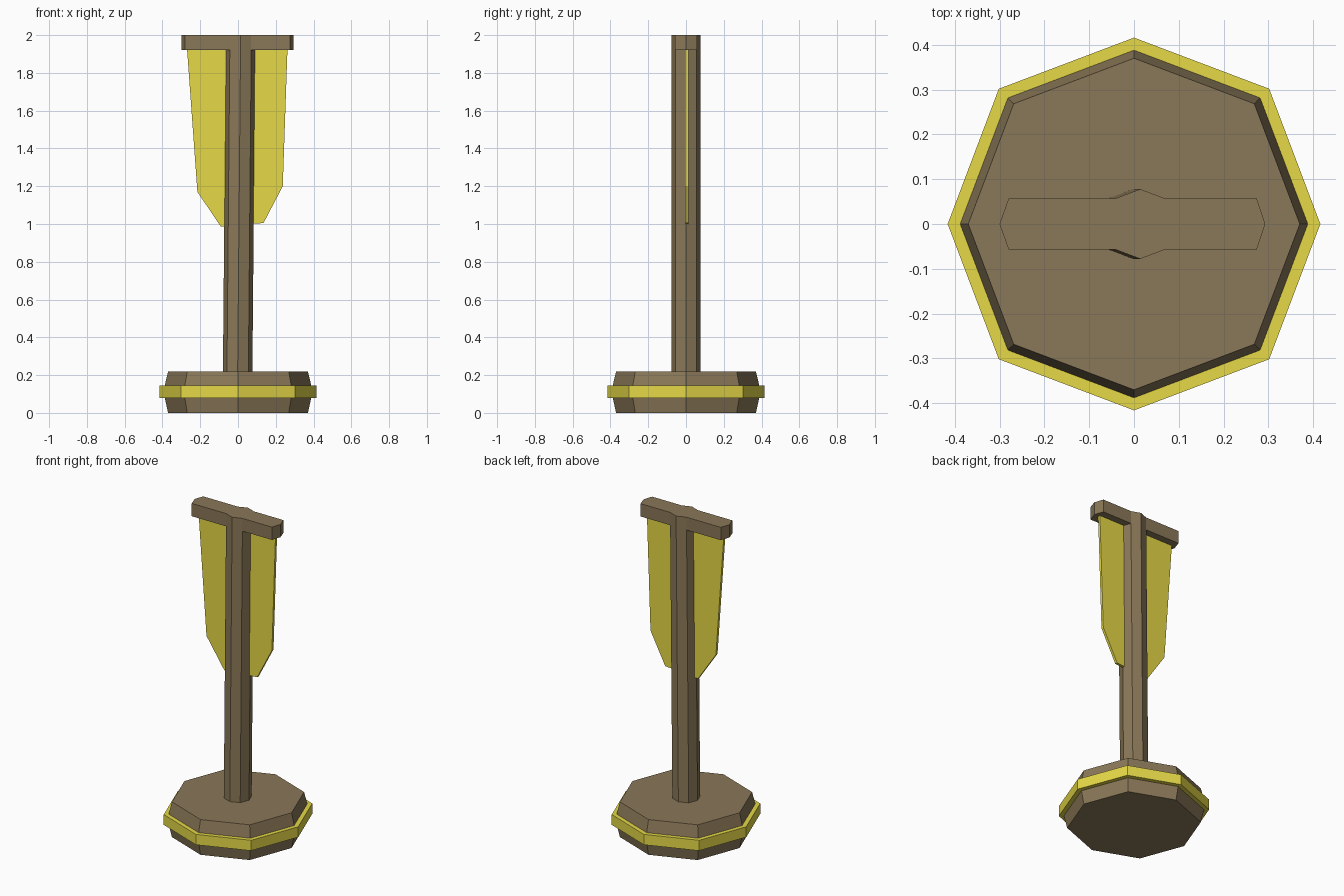
import bpy, bmesh
from math import cos, sin, tau

if "Cube" in bpy.data.objects:
    bpy.data.objects.remove(bpy.data.objects["Cube"], do_unlink=True)


def material(name, rgb):
    m = bpy.data.materials.new(name)
    m.use_nodes = True
    m.diffuse_color = (*rgb, 1)
    m.node_tree.nodes["Principled BSDF"].inputs["Base Color"].default_value = (*rgb, 1)
    return m


brown = material("weathered brown", (0.255, 0.188, 0.098))
yellow = material("mustard yellow", (0.79, 0.69, 0.063))


def loft(name, sections, mat):
    """Closed solid skinned through matching loops of points."""
    bm = bmesh.new()
    loops = [[bm.verts.new(p) for p in s] for s in sections]
    n = len(loops[0])
    for a, b in zip(loops, loops[1:]):
        for i in range(n):
            j = (i + 1) % n
            bm.faces.new((a[i], a[j], b[j], b[i]))
    bm.faces.new(loops[0])
    bm.faces.new(loops[-1])
    bmesh.ops.recalc_face_normals(bm, faces=bm.faces[:])
    mesh = bpy.data.meshes.new(name)
    bm.to_mesh(mesh)
    bm.free()
    mesh.materials.append(mat)
    obj = bpy.data.objects.new(name, mesh)
    bpy.context.collection.objects.link(obj)
    return obj


def octagon(r, z, x=0.0):
    """Eight-sided loop whose diagonal corners sit slightly further out."""
    radii = [r, r * 1.026] * 4
    return [(x + q * cos(tau * i / 8), q * sin(tau * i / 8), z)
            for i, q in enumerate(radii)]


# Bevelled base with a raised trim band
loft("base", [octagon(0.37, 0), octagon(0.388, 0.08),
              octagon(0.388, 0.145), octagon(0.37, 0.22)], brown)
loft("base_trim", [octagon(0.416, 0.08), octagon(0.416, 0.145)], yellow)

# Slightly leaning pole
loft("pole", [octagon(0.078, 0.2, -0.002), octagon(0.078, 2.0, 0.014)], brown)

# Crossbar with pointed ends
plan = [(-0.30, 0), (-0.28, -0.057), (0.274, -0.057),
        (0.293, 0), (0.274, 0.057), (-0.28, 0.057)]
loft("crossbar", [[(x, y, z) for x, y in plan] for z in (1.92, 2.0)], brown)

# Thin hanging banner, tapered and cut at the foot
outline = [(-0.27, 1.93), (-0.215, 1.17), (-0.092, 0.988), (-0.06, 0.985),
           (0.06, 1.0), (0.135, 1.005), (0.237, 1.2), (0.262, 1.93)]
loft("banner", [[(x, y, z) for x, z in outline] for y in (-0.004, 0.012)], yellow)
